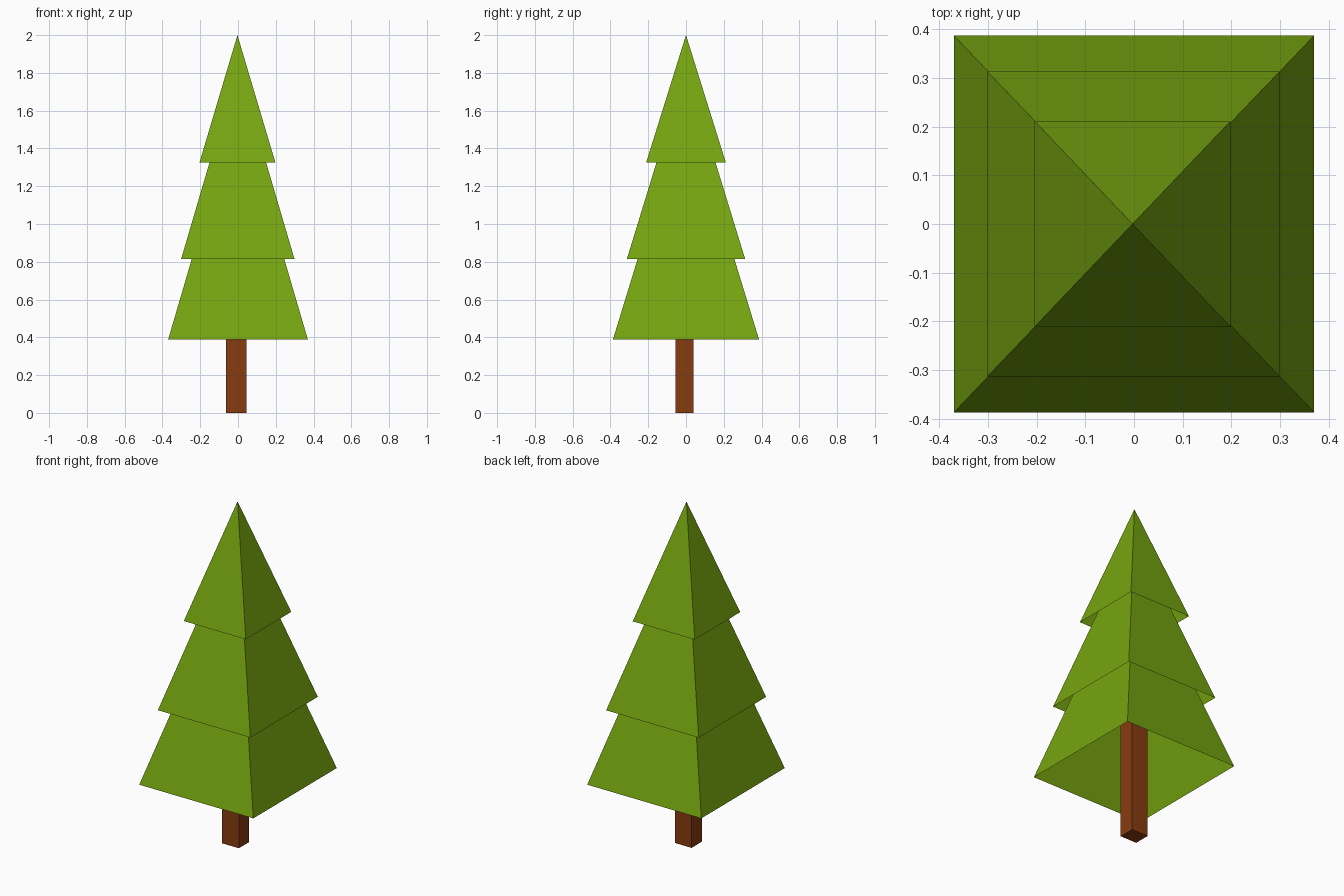
import bpy, bmesh, math
from mathutils import Matrix

if "Cube" in bpy.data.objects:
    bpy.data.objects.remove(bpy.data.objects["Cube"])


def material(name, color):
    m = bpy.data.materials.new(name)
    m.diffuse_color = (*color, 1.0)
    m.use_nodes = True
    m.node_tree.nodes["Principled BSDF"].inputs["Base Color"].default_value = m.diffuse_color
    return m


green = material("leaf green", (0.18, 0.375, 0.005))
brown = material("bark brown", (0.245, 0.045, 0.005))


def add_object(name, bm, mat):
    mesh = bpy.data.meshes.new(name)
    bm.to_mesh(mesh)
    bm.free()
    mesh.materials.append(mat)
    obj = bpy.data.objects.new(name, mesh)
    bpy.context.collection.objects.link(obj)
    return obj


def foliage_tier(name, x, hx, hy, z0, z1):
    """Four-sided pyramid, open underneath."""
    bm = bmesh.new()
    bmesh.ops.create_cone(bm, cap_ends=False, segments=4, radius1=math.sqrt(2),
                          radius2=0, depth=1,
                          matrix=Matrix.Rotation(math.pi / 4, 4, 'Z'))
    bmesh.ops.remove_doubles(bm, verts=bm.verts, dist=1e-5)
    for v in bm.verts:
        v.co = (x + v.co.x * hx, v.co.y * hy, z0 + (v.co.z + 0.5) * (z1 - z0))
    bmesh.ops.recalc_face_normals(bm, faces=bm.faces)
    return add_object(name, bm, green)


# Foliage: three stacked, overlapping pyramids
tiers = [
    ("foliage_lower", 0.0, 0.37, 0.387, 0.388, 1.65),
    ("foliage_middle", -0.001, 0.30, 0.313, 0.815, 1.835),
    ("foliage_top", -0.003, 0.201, 0.211, 1.325, 2.0),
]
for t in tiers:
    foliage_tier(*t)

# Trunk: square post reaching up inside the foliage
bm = bmesh.new()
bmesh.ops.create_cube(bm, size=1)
for v in bm.verts:
    v.co = (-0.009 + v.co.x * 0.108, -0.009 + v.co.y * 0.095, (v.co.z + 0.5) * 0.85)
add_object("trunk", bm, brown)
